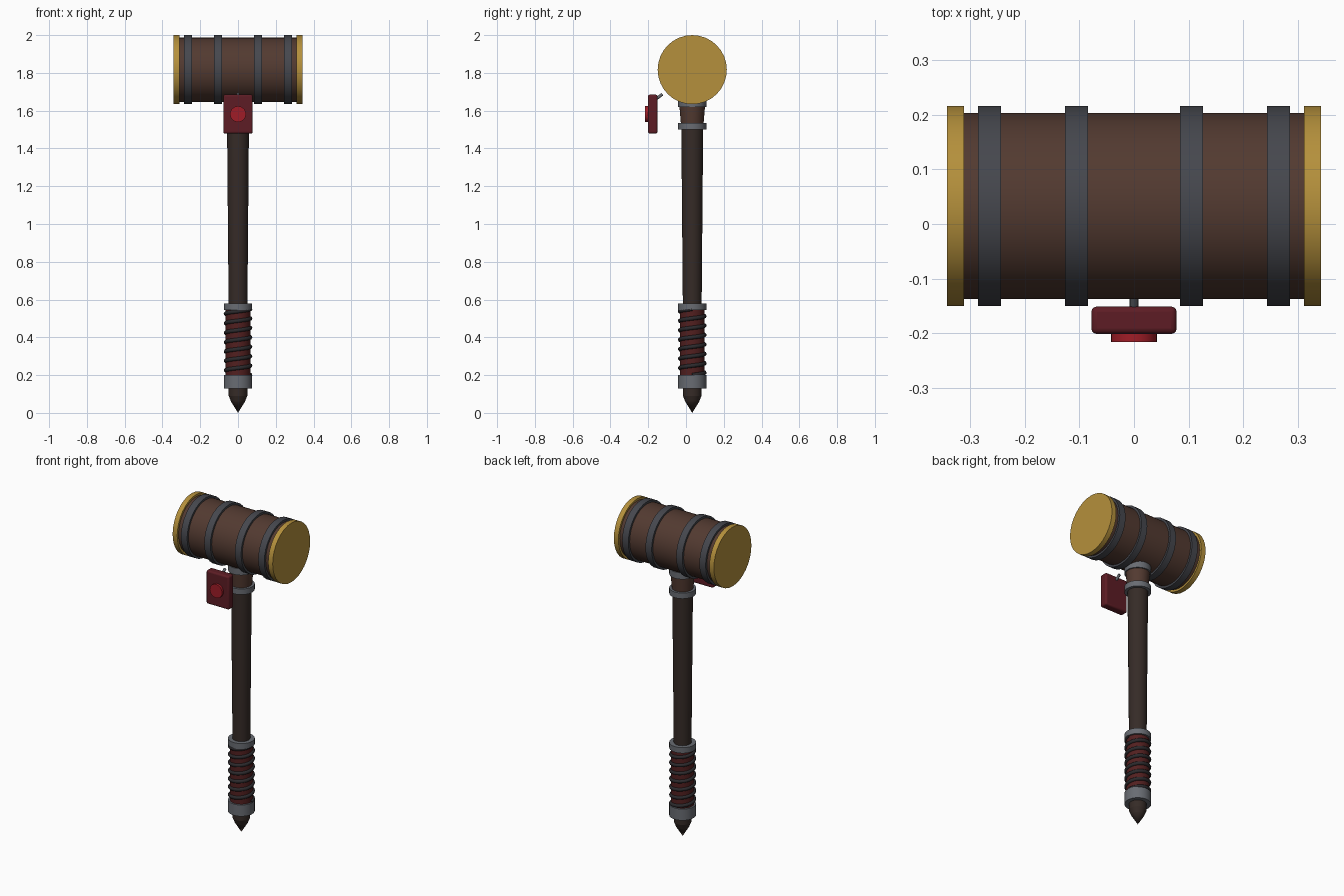
import bpy, math
from mathutils import Vector

if "Cube" in bpy.data.objects:
    bpy.data.objects.remove(bpy.data.objects["Cube"])

CY = 0.033   # y of the handle and head axis
HZ = 1.817   # height of the head axis


def mat(name, rgb):
    m = bpy.data.materials.new(name)
    m.diffuse_color = (*rgb, 1)
    m.use_nodes = True
    m.node_tree.nodes["Principled BSDF"].inputs["Base Color"].default_value = m.diffuse_color
    return m


WOOD = mat("head_wood", (0.085, 0.042, 0.03))
DARK = mat("handle_wood", (0.036, 0.024, 0.02))
GOLD = mat("gold", (0.46, 0.28, 0.045))
IRON = mat("iron", (0.06, 0.063, 0.075))
STEEL = mat("steel", (0.14, 0.15, 0.17))
MAROON = mat("maroon", (0.11, 0.012, 0.018))
RED = mat("red", (0.35, 0.012, 0.02))
GRIP = mat("grip_red", (0.085, 0.014, 0.014))
CORD = mat("cord", (0.025, 0.023, 0.026))


def finish(name, m):
    o = bpy.context.object
    o.name = name
    o.data.materials.append(m)
    bpy.ops.object.shade_smooth_by_angle(angle=math.radians(35))
    return o


def rod(name, a, b, r, m, r2=None, sides=32):
    """Cylinder or cone from point a to point b."""
    a, b = Vector(a), Vector(b)
    d = b - a
    bpy.ops.mesh.primitive_cone_add(
        vertices=sides, radius1=r, radius2=r if r2 is None else r2,
        depth=d.length, location=(a + b) / 2,
        rotation=d.to_track_quat('Z', 'Y').to_euler())
    return finish(name, m)


def upright(name, z0, z1, r, m, r2=None):
    return rod(name, (0, CY, z0), (0, CY, z1), r, m, r2)


def across(name, x0, x1, r, m):
    return rod(name, (x0, CY, HZ), (x1, CY, HZ), r, m)


# Head: barrel, end caps and bands
across("head_barrel", -0.315, 0.315, 0.17, WOOD)
for s, side in ((-1, "left"), (1, "right")):
    across(side + "_cap", s * 0.311, s * 0.342, 0.183, GOLD)
    across(side + "_outer_band", s * 0.243, s * 0.285, 0.183, IRON)
    across(side + "_inner_band", s * 0.084, s * 0.126, 0.183, IRON)

# Handle: tapered shaft, flared neck and metal rings
upright("shaft", 0.13, 1.53, 0.046, DARK, 0.058)
upright("neck", 1.53, 1.70, 0.06, WOOD, 0.074)
for i, (z0, z1) in enumerate(((0.13, 0.165), (0.165, 0.2), (0.545, 0.58),
                              (1.5, 1.535), (1.62, 1.66))):
    upright(f"ring_{i + 1}", z0, z1, 0.075, STEEL)

# Pointed pommel
upright("pommel_collar", 0.09, 0.14, 0.049, DARK, 0.05)
upright("pommel_bulge", 0.06, 0.09, 0.037, DARK, 0.049)
upright("pommel_tip", 0.0, 0.06, 0.0, DARK, 0.037)

# Grip with a spiral cord
upright("grip", 0.19, 0.555, 0.065, GRIP)
cu = bpy.data.curves.new("grip_cord", 'CURVE')
cu.dimensions = '3D'
cu.bevel_depth = 0.011
cu.bevel_resolution = 2
cu.use_fill_caps = True
sp = cu.splines.new('POLY')
turns, per = 7, 28
n = turns * per
sp.points.add(n)
for i, p in enumerate(sp.points):
    a = 2 * math.pi * i / per
    p.co = (0.065 * math.cos(a), CY + 0.065 * math.sin(a),
            0.2 + 0.35 * i / n, 1)
cord = bpy.data.objects.new("grip_cord", cu)
cu.materials.append(CORD)
bpy.context.collection.objects.link(cord)

# Hanging tag with a round gem and its small pin
bpy.ops.mesh.primitive_cube_add(size=1, location=(0, -0.176, 1.582))
tag = bpy.context.object
tag.scale = (0.156, 0.05, 0.206)
bpy.ops.object.transform_apply(location=False, rotation=False, scale=True)
bev = tag.modifiers.new("bevel", 'BEVEL')
bev.width = 0.01
bev.segments = 3
finish("tag", MAROON)
rod("tag_gem", (0, -0.195, 1.582), (0, -0.216, 1.582), 0.042, RED)
rod("tag_pin", (0, -0.165, 1.657), (0, -0.125, 1.687), 0.008, STEEL, sides=12)
